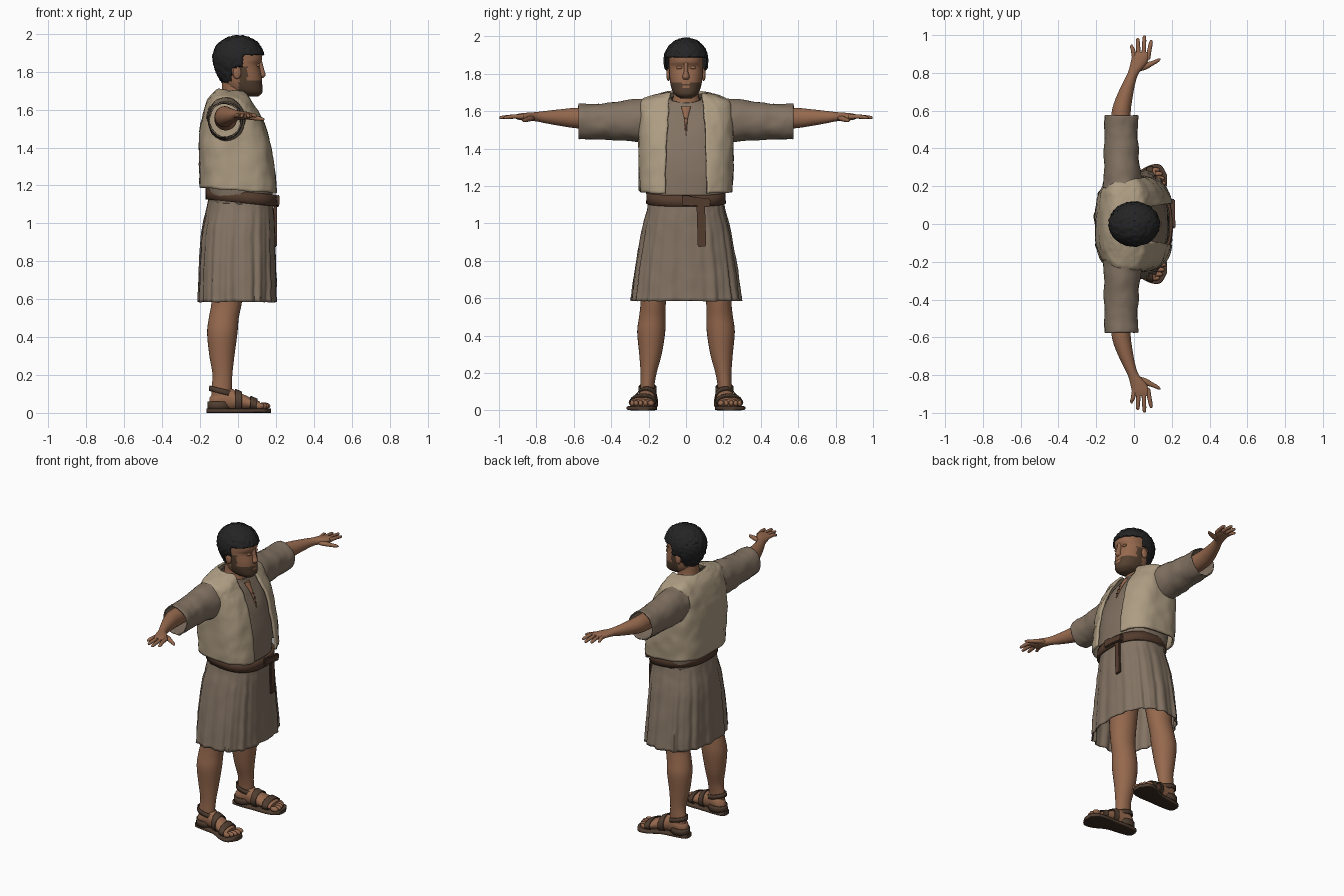
import bpy, bmesh, math
from mathutils import Vector, Matrix, noise

if "Cube" in bpy.data.objects:
    bpy.data.objects.remove(bpy.data.objects["Cube"])


def mat(name, r, g, b):
    m = bpy.data.materials.new(name)
    m.diffuse_color = [((c / 255 + .055) / 1.055) ** 2.4 for c in (r, g, b)] + [1]
    m.use_nodes = True
    m.node_tree.nodes["Principled BSDF"].inputs["Base Color"].default_value = m.diffuse_color
    return m


SKIN = mat("skin", 150, 105, 78)
HAIR = mat("black hair", 36, 36, 37)
BEARD = mat("beard brown", 84, 64, 48)
VEST = mat("cream wool", 174, 157, 131)
TUNIC = mat("taupe linen", 131, 115, 99)
LEATHER = mat("brown leather", 84, 60, 46)
SANDAL = mat("sandal leather", 80, 61, 48)
SOLE = mat("dark sole", 58, 44, 34)


def finish(name, bm, mats, mirror=False, thick=0, rule=None):
    bmesh.ops.recalc_face_normals(bm, faces=bm.faces)
    for f in bm.faces:
        f.smooth = True
        if rule:
            f.material_index = rule(f.calc_center_median())
    me = bpy.data.meshes.new(name)
    bm.to_mesh(me)
    bm.free()
    ob = bpy.data.objects.new(name, me)
    bpy.context.collection.objects.link(ob)
    for m in mats if isinstance(mats, list) else [mats]:
        me.materials.append(m)
    if mirror:
        mod = ob.modifiers.new("Mirror", 'MIRROR')
        mod.use_axis = (False, True, False)
        mod.use_mirror_merge = False
    if thick:
        mod = ob.modifiers.new("Solidify", 'SOLIDIFY')
        mod.thickness, mod.offset = thick, 0
    return ob


def spline(st, sub):
    out = []
    for i in range(len(st) - 1):
        p = [st[max(i - 1, 0)], st[i], st[i + 1], st[min(i + 2, len(st) - 1)]]
        for k in range(sub):
            t = k / sub
            out.append([.5 * (2 * b + (c - a) * t + (2 * a - 5 * b + 4 * c - d) * t * t
                              + (3 * b - a - 3 * c + d) * t ** 3) for a, b, c, d in zip(*p)])
    return out + [list(st[-1])]


def tube(name, st, mats, axis='z', sides=28, n=2.0, sub=4, cap=True, gap=None,
         tilt=(0, 0), pleat=0, rough=0, **kw):
    """Loft of superellipse rings; station = (position, centre a, centre b, radius a, radius b)."""
    bm = bmesh.new()
    rings = []
    rows = spline(st, sub)
    for i, (p, ca, cb, ra, rb) in enumerate(rows):
        w = i / (len(rows) - 1)
        t0, count = 0, sides
        if gap:
            g = gap[0] + (gap[1] - gap[0]) * w
            t0, count = math.asin(min(.97, g / rb) ** (n / 2)), sides + 1
        ring = []
        for k in range(count):
            t = t0 + (2 * math.pi - 2 * t0) * k / sides
            c, s = math.cos(t), math.sin(t)
            f = 1 + pleat * (1 - w) * (math.sin(17 * t) + .7 * math.sin(29 * t + 1))
            a = math.copysign(abs(c) ** (2 / n), c) * ra * f
            b = math.copysign(abs(s) ** (2 / n), s) * rb * f
            q = p + a * (tilt[0] + (tilt[1] - tilt[0]) * w)
            v = Vector({'z': (ca + a, cb + b, q), 'x': (q, ca + a, cb + b),
                        'y': (ca + a, q, cb + b)}[axis])
            if rough:
                v += noise.noise_vector(v * 14) * rough + noise.noise_vector(v * 55) * rough * .35
            ring.append(bm.verts.new(v))
        rings.append(ring)
    for r, q in zip(rings, rings[1:]):
        for k in range(sides):
            j = (k + 1) % len(r)
            bm.faces.new((r[k], r[j], q[j], q[k]))
    if cap:
        bm.faces.new(rings[0])
        bm.faces.new(rings[-1])
    return finish(name, bm, mats, **kw)


def ball(name, loc, size, mats, **kw):
    bm = bmesh.new()
    bmesh.ops.create_icosphere(bm, subdivisions=3, radius=1,
                               matrix=Matrix.Translation(loc) @ Matrix.Diagonal((*size, 1)))
    return finish(name, bm, mats, **kw)


def box(name, loc, size, mats, roll=0):
    bm = bmesh.new()
    bmesh.ops.create_cube(bm, size=1, matrix=Matrix.Translation(loc)
                          @ Matrix.Rotation(roll, 4, 'X') @ Matrix.Diagonal((*size, 1)))
    bmesh.ops.bevel(bm, geom=bm.edges[:], offset=.005, segments=2, affect='EDGES')
    return finish(name, bm, mats)


def body(z, back, front, ry):
    return (z, (back + front) / 2, 0, (front - back) / 2, ry)


# Head with beard, features and neck
def beard_rule(c):
    mouth = abs(c.y) < .022 and 1.722 < c.z < 1.738
    low = c.x > .02 and c.z < 1.752 - .25 * max(0, .03 - abs(c.y)) and not mouth
    side = abs(c.y) > .055 and .005 < c.x < .05 and c.z < 1.83
    return int(low or side)


tube("head", [body(*r) for r in (
    (1.668, .03, .105, .03), (1.69, -.03, .128, .062), (1.73, -.07, .128, .08),
    (1.78, -.09, .124, .088), (1.835, -.1, .113, .091), (1.865, -.1, .126, .091),
    (1.91, -.1, .122, .09), (1.95, -.08, .09, .07), (1.97, -.03, .05, .03))],
    [SKIN, BEARD], sides=64, n=2.3, sub=6, rule=beard_rule)
tube("nose", [(1.768, .122, 0, .012, .012), (1.782, .125, 0, .021, .019),
              (1.81, .118, 0, .02, .012), (1.86, .112, 0, .014, .012)], SKIN)
ball("ear", (-.005, .094, 1.795), (.022, .011, .034), SKIN, mirror=True)
ball("eyelid", (.107, .036, 1.833), (.01, .018, .009), SKIN, mirror=True)
tube("neck", [(1.56, -.02, 0, .08, .1), (1.64, -.02, 0, .072, .08),
              (1.69, -.02, 0, .066, .066), (1.76, -.015, 0, .07, .064)], SKIN)

# Curly hair, cut away around the face
bm = bmesh.new()
bmesh.ops.create_icosphere(bm, subdivisions=5, radius=1)
for v in bm.verts:
    d = v.co.copy()
    k = 1 + .05 * noise.noise(d * 9) + .03 * noise.noise(d * 18)
    drop = max(0, -d.z)
    v.co = Vector((d.x * .132 * k + .002, d.y * .115 * k, 1.872 + d.z * (.116 + .06 * drop) * k))
bmesh.ops.delete(bm, geom=[v for v in bm.verts if (v.co.x > .03 and v.co.z < 1.885)
                           or (v.co.x > -.03 and v.co.z < 1.82)], context='VERTS')
finish("curly_hair", bm, HAIR, thick=.008)

# Tunic: chest, neck slit with laces, pleated skirt, sleeves
tube("tunic_chest", [body(*r) for r in (
    (1.1, -.15, .175, .2), (1.17, -.165, .18, .21), (1.3, -.175, .175, .225),
    (1.45, -.175, .145, .225), (1.55, -.165, .11, .22), (1.61, -.14, .08, .2),
    (1.65, -.11, .055, .12), (1.665, -.1, .052, .08))],
    TUNIC, sides=48, n=2.6, cap=False, tilt=(0, -.25), rough=.004, thick=.006)
tube("neck_slit", [(1.47, .139, 0, .005, .003), (1.55, .109, 0, .008, .008),
                   (1.625, .064, 0, .012, .026)], SKIN)
for i in range(3):
    box("neck_lace", (.134 - .011 * i, 0, 1.5 + .03 * i), (.012, .022, .007), LEATHER,
        .5 if i % 2 else -.5)
tube("tunic_skirt", [body(*r) for r in (
    (.585, -.205, .198, .288), (.75, -.2, .195, .268), (.95, -.188, .19, .235),
    (1.07, -.165, .185, .207), (1.15, -.15, .178, .195))],
    TUNIC, sides=144, n=2.5, sub=6, cap=False, pleat=.022, rough=.004, thick=.006)
tube("tunic_sleeve", [(.19, -.06, 1.55, .1, .118), (.26, -.063, 1.55, .095, .113),
                      (.4, -.068, 1.546, .088, .095), (.5, -.068, 1.545, .085, .092),
                      (.575, -.068, 1.543, .085, .092)],
     TUNIC, axis='y', sides=40, sub=6, cap=False, rough=.008, mirror=True, thick=.007)

# Open woollen vest
tube("wool_vest", [body(*r) for r in (
    (1.175, -.195, .202, .243), (1.3, -.198, .195, .247), (1.45, -.197, .165, .247),
    (1.55, -.183, .13, .244), (1.62, -.16, .09, .24), (1.655, -.14, .065, .225),
    (1.68, -.12, .05, .16), (1.695, -.105, .04, .1))],
    VEST, sides=96, n=3, sub=6, cap=False, gap=(.112, .08), tilt=(-.08, -.1),
    rough=.006, thick=.014)

# Tilted belt with knot and hanging end
tube("belt", [(1.108, .018, 0, .182, .206), (1.168, .016, 0, .18, .204)], LEATHER,
     sides=64, n=2.5, sub=2, cap=False, tilt=(-.1, -.1), thick=.014)
box("belt_knot", (.205, .055, 1.117), (.025, .15, .045), LEATHER, -.12)
box("belt_buckle", (.212, 0, 1.122), (.016, .045, .055), LEATHER)
box("belt_end", (.198, .082, .995), (.015, .045, .24), LEATHER, .03)

# Arms, hands, fingers
tube("arm", [(.3, -.065, 1.55, .06, .06), (.45, -.07, 1.56, .055, .056),
             (.58, -.069, 1.563, .051, .055), (.66, -.054, 1.565, .045, .046),
             (.75, -.025, 1.568, .033, .033), (.8, -.003, 1.57, .03, .025),
             (.845, .022, 1.57, .042, .022), (.885, .036, 1.57, .047, .018),
             (.91, .04, 1.57, .042, .012)], SKIN, axis='y', mirror=True)
for root, tip, end in ((.002, -.012, .95), (.026, .02, .985), (.05, .055, .998), (.073, .09, .975)):
    tube("finger", [(.87, root, 1.57, .012, .012), (.92, (root + tip) / 2, 1.571, .0115, .0115),
                    (end - .012, tip, 1.566, .0095, .009), (end, tip, 1.565, .003, .003)],
         SKIN, axis='y', sides=12, mirror=True)
tube("thumb", [(.015, .825, 1.564, .018, .014), (.06, .835, 1.56, .019, .014),
               (.1, .852, 1.554, .013, .012), (.128, .866, 1.55, .01, .009),
               (.14, .872, 1.549, .003, .003)], SKIN, axis='x', sides=14, mirror=True)

# Legs and feet
tube("leg", [(.06, -.088, .205, .05, .038), (.12, -.087, .207, .054, .037),
             (.2, -.082, .2, .052, .043), (.3, -.085, .19, .066, .06),
             (.42, -.083, .186, .08, .075), (.5, -.075, .18, .079, .071),
             (.58, -.06, .175, .08, .068), (.7, -.05, .165, .085, .08),
             (.85, -.03, .13, .095, .09)], SKIN, mirror=True)
FOOT = [(-.15, .2, .05, .02, .03), (-.12, .2, .065, .042, .05), (-.06, .205, .075, .045, .06),
        (0, .212, .064, .048, .047), (.06, .228, .05, .061, .033), (.115, .238, .04, .06, .02)]
tube("foot", FOOT, SKIN, axis='x', mirror=True)
for i, (x, y) in enumerate(((.14, .187), (.143, .216), (.136, .242), (.126, .266), (.11, .287))):
    ball("toe", (x, y, .037), (.028, .018 if i == 0 else .013, .017), SKIN, mirror=True)

# Sandals: sole and straps following the foot
tube("sandal_sole", [(-.165, .2, .012, .02, .012), (-.15, .2, .012, .04, .012),
                     (-.08, .204, .012, .05, .012), (0, .212, .012, .055, .012),
                     (.08, .233, .012, .077, .012), (.14, .24, .012, .073, .012),
                     (.174, .232, .012, .03, .012)], [SOLE, SANDAL], axis='x', n=5, mirror=True,
     rule=lambda c: int(c.z > .004))
for a, b in ((-.015, .02), (.065, .1)):
    rows = [min(spline(FOOT, 12), key=lambda r: abs(r[0] - x)) for x in (a, (a + b) / 2, b)]
    tube("foot_strap", [(p, y, z, r + .007, h + .007) for p, y, z, r, h in rows], SANDAL,
         axis='x', mirror=True, thick=.006, cap=False, tilt=(0, 0))
tube("ankle_strap", [(.1, -.085, .206, .064, .046), (.128, -.086, .206, .062, .044)], SANDAL,
     sub=2, cap=False, tilt=(-.25, -.25), mirror=True, thick=.007)
tube("heel_strap", [(.02, -.098, .202, .06, .05), (.06, -.098, .202, .059, .049)], SANDAL,
     sub=2, cap=False, mirror=True, thick=.006)

# Keep hard edges crisp on the leather pieces
bpy.ops.object.select_all(action='SELECT')
bpy.context.view_layer.objects.active = bpy.data.objects["belt"]
bpy.ops.object.shade_smooth_by_angle(angle=math.radians(50))
